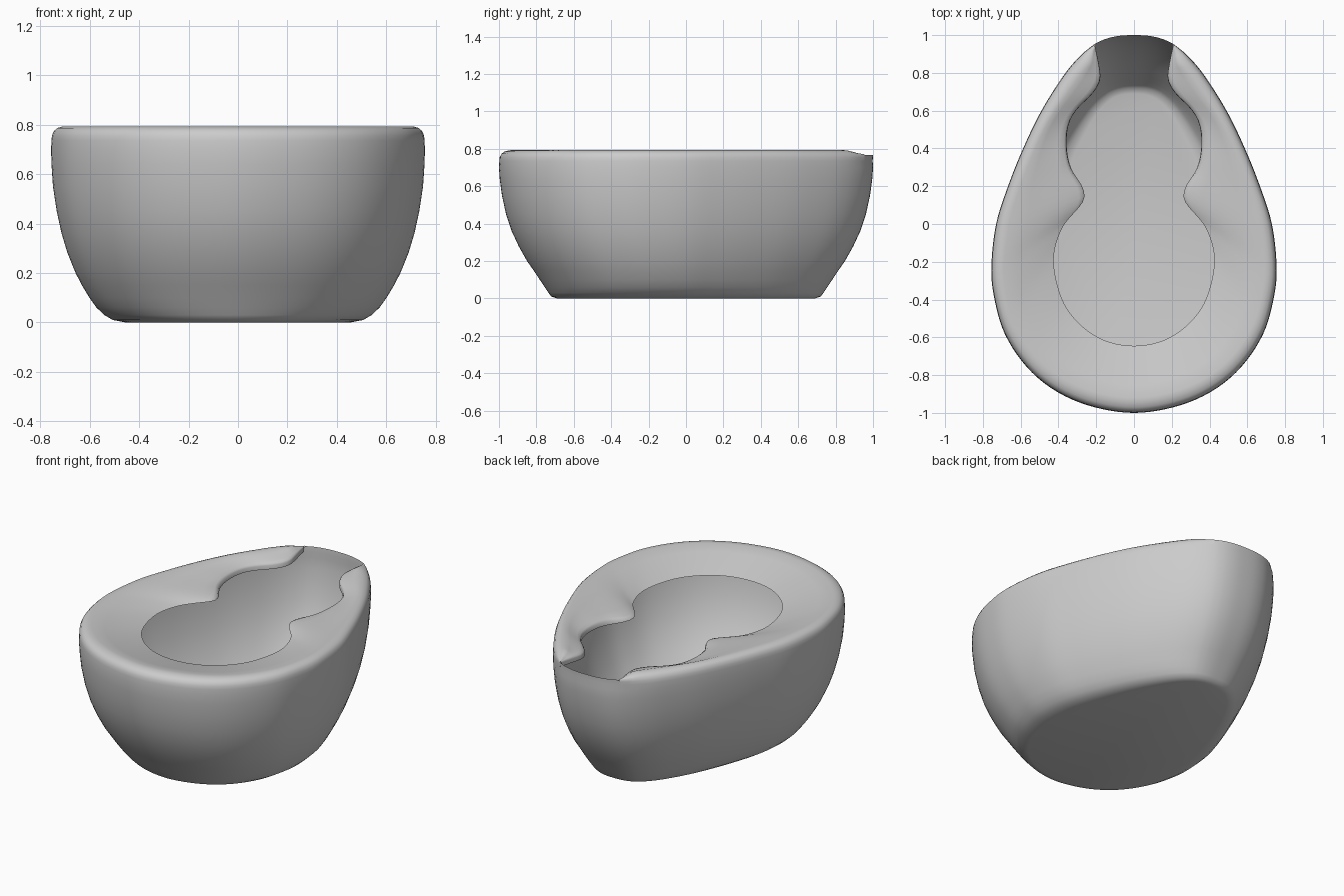
import bpy, bmesh
from mathutils import Vector

if "Cube" in bpy.data.objects:
    bpy.data.objects.remove(bpy.data.objects["Cube"])

N = 60      # segments along half of the decked outline
G = 8       # segments along half of the back spout gap

def spline(pts, n, start_mirrored=False, end_mirrored=False):
    """Smooth curve through 2D pts, resampled evenly into n + 1 points."""
    p = [Vector(q) for q in pts]
    first = Vector((-p[1].x, p[1].y)) if start_mirrored else 2 * p[0] - p[1]
    final = Vector((-p[-2].x, p[-2].y)) if end_mirrored else 2 * p[-1] - p[-2]
    p = [first] + p + [final]
    fine = []
    for a, b, c, d in zip(p, p[1:], p[2:], p[3:]):
        for k in range(20):
            t = k / 20
            fine.append(0.5 * (2 * b + (c - a) * t + (2 * a - 5 * b + 4 * c - d) * t * t
                               + (3 * b - a - 3 * c + d) * t ** 3))
    fine.append(p[-2])
    dist = [0.0]
    for a, b in zip(fine, fine[1:]):
        dist.append(dist[-1] + (b - a).length)
    out, j = [], 0
    for i in range(n + 1):
        s = dist[-1] * i / n
        while j < len(fine) - 2 and dist[j + 1] < s:
            j += 1
        out.append(fine[j].lerp(fine[j + 1], (s - dist[j]) / (dist[j + 1] - dist[j])))
    return out

def mirror(half):
    """Left end -> front centre -> right end."""
    return [Vector((-q.x, q.y)) for q in half[:0:-1]] + half

def ramp(v, lo, hi):
    t = min(1, max(0, (v - lo) / (hi - lo)))
    return t * t * (3 - 2 * t)

# Egg outline, spout edge and keyhole opening (right halves)
egg = mirror(spline([(0, -1), (.22, -.967), (.41, -.887), (.565, -.76), (.685, -.58), (.742, -.38),
                     (.755, -.22), (.73, 0), (.667, .2), (.587, .4), (.49, .6), (.37, .79),
                     (.28, .895), (.205, .955)], N, start_mirrored=True))
gap = spline([(.205, .955), (.15, .98), (.08, .996), (0, 1)], G, end_mirrored=True)[1:]
gap += [Vector((-q.x, q.y)) for q in gap[-2::-1]]
hole = mirror(spline([(0, -.645), (.2, -.595), (.36, -.44), (.425, -.21), (.385, -.03), (.29, .09),
                      (.262, .14), (.275, .2), (.335, .3), (.357, .42), (.345, .53), (.30, .61),
                      (.22, .69), (.18, .76), (.183, .83), (.207, .945)], N, start_mirrored=True))

bm = bmesh.new()

def ring(pts, z, sx=1, sy=1):
    zs = z if isinstance(z, list) else [z] * len(pts)
    return [bm.verts.new((q.x * sx, q.y * sy, h)) for q, h in zip(pts, zs)]

def bridge(a, b, closed=False):
    n = len(a)
    for i in range(n if closed else n - 1):
        j = (i + 1) % n
        bm.faces.new((a[i], a[j], b[j], b[i]))

# Basin wall, lofted from the flat base: z, x scale, y scale
levels = [(0, .60, .69), (.01, .67, .72), (.03, .715, .735), (.06, .757, .755), (.1, .795, .782),
          (.15, .835, .815), (.2, .869, .85), (.28, .912, .895), (.36, .944, .932),
          (.45, .97, .962), (.55, .99, .984), (.64, .998, .996), (.70, 1, 1), (.735, .998, .998)]
rings = [ring(egg + gap, *lv) for lv in levels]
for a, b in zip(rings, rings[1:]):
    bridge(a, b, True)
bm.faces.new(rings[0][::-1])

# Low spout edge at the back
M = len(egg)
top = rings[-1]
spout_edge = ring([egg[-1]] + gap + [egg[0]], .768)
bridge(top[M - 1:] + [top[0]], spout_edge)

# Rounded rim; its height eases down to the spout edge at both ends
ease = [1 - .85 * ramp(o.y, .86, .955) for o in egg]

def rim_height(z):
    return [z if z < .768 else .768 + (z - .768) * e for e in ease]

prev = top[:M]
for inset, z in ((.004, .755), (.014, .774), (.03, .786), (.055, .792), (.08, .793)):
    pts = []
    for o, h in zip(egg, hole):
        d = (h - o).length
        pts.append(o.lerp(h, inset * min(1, .6 * d / .08) / max(d, 1e-6)))
    heights = rim_height(z)
    cur = ring(pts, heights)
    bridge(prev, cur)
    prev = cur

# Deck dishing gently down towards the keyhole
edge = [.722 + .03 * ramp(h.y, 0, .4) + .015 * ramp(h.y, .6, .94) for h in hole]
for t in (.25, .5, .75, .93):
    cur = ring([o.lerp(h, t) for o, h in zip(pts, hole)],
               [a + (b - a) * t for a, b in zip(heights, edge)])
    bridge(prev, cur)
    prev = cur

# Soft turned-down lip round the back half of the keyhole
for t, drop in ((.985, .008), (1, .03)):
    cur = ring([o.lerp(h, t) for o, h in zip(pts, hole)],
               [a + (b - a) * t - drop * ramp(h.y, .05, .3)
                for a, b, h in zip(heights, edge, hole)])
    bridge(prev, cur)
    prev = cur

me = bpy.data.meshes.new("basin")
bm.to_mesh(me)
bm.free()
basin = bpy.data.objects.new("basin", me)
bpy.context.collection.objects.link(basin)
bpy.context.view_layer.objects.active = basin
basin.select_set(True)
bpy.ops.object.shade_smooth_by_angle(angle=1.0)
